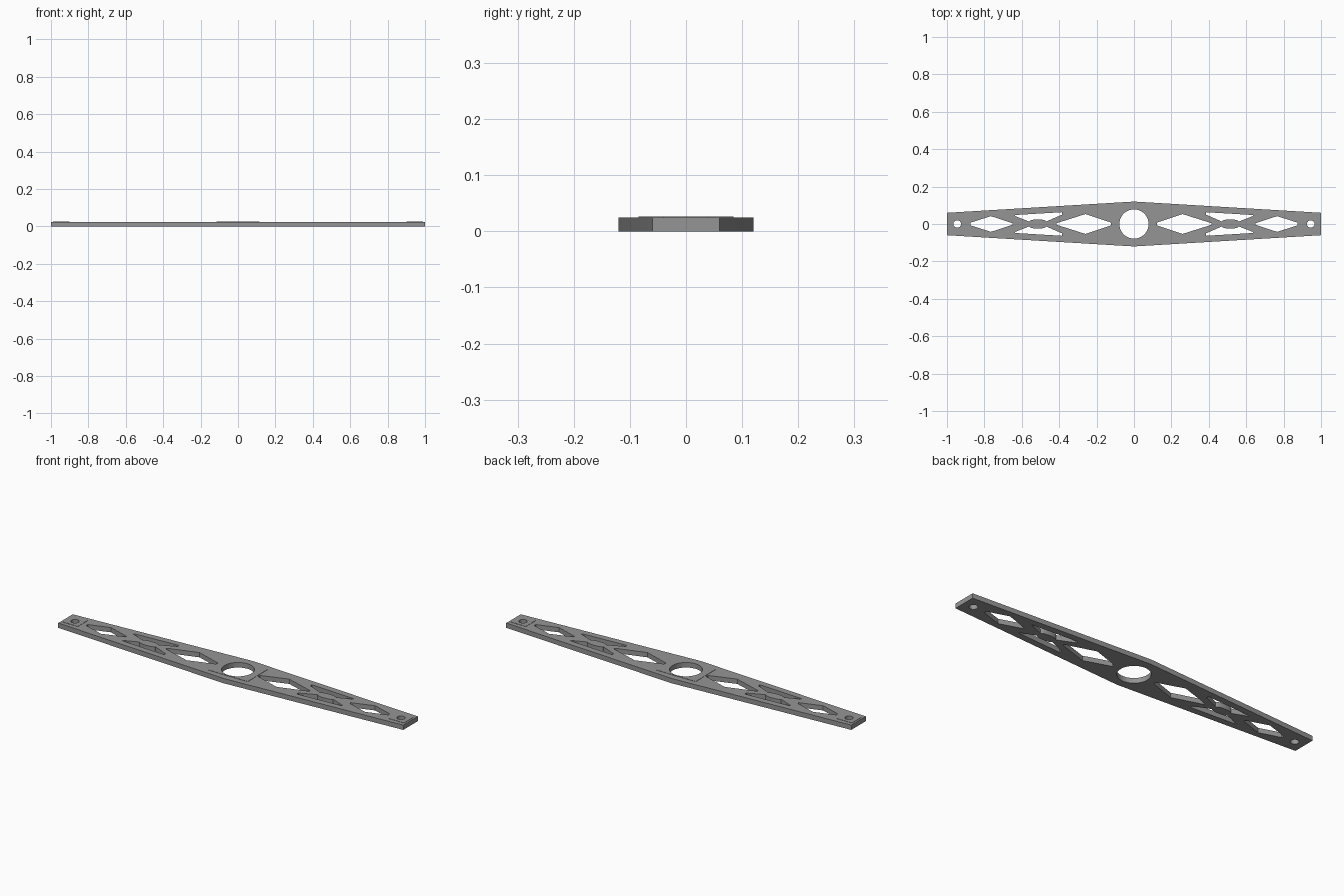
import bpy, bmesh
from math import sin, cos, pi

if "Cube" in bpy.data.objects:
    bpy.data.objects.remove(bpy.data.objects["Cube"])

BODY_TOP = 0.025
PAD_TOP = 0.0265

grey = bpy.data.materials.new("dark_grey")
grey.diffuse_color = (0.3, 0.3, 0.3, 1)
grey.use_nodes = True
grey.node_tree.nodes["Principled BSDF"].inputs["Base Color"].default_value = grey.diffuse_color


def circle(cx, r, n=48):
    return [(cx + r * cos(2 * pi * i / n), r * sin(2 * pi * i / n)) for i in range(n)]


def rect(cx, hx, hy):
    return [(cx - hx, -hy), (cx + hx, -hy), (cx + hx, hy), (cx - hx, hy)]


def mirror_x(loop):
    return [(-x, y) for x, y in loop]


def mirror_y(loop):
    return [(x, -y) for x, y in loop]


def plate(name, loops, z0, z1):
    """Extruded flat plate; the first loop is the outline, the rest are holes."""
    cu = bpy.data.curves.new(name + "_profile", 'CURVE')
    cu.dimensions = '2D'
    cu.fill_mode = 'BOTH'
    cu.extrude = (z1 - z0) / 2
    for loop in loops:
        sp = cu.splines.new('POLY')
        sp.points.add(len(loop) - 1)
        for p, (x, y) in zip(sp.points, loop):
            p.co = (x, y, 0, 1)
        sp.use_cyclic_u = True
    tmp = bpy.data.objects.new(name + "_profile", cu)
    bpy.context.collection.objects.link(tmp)
    bpy.context.view_layer.update()
    mesh = bpy.data.meshes.new_from_object(
        tmp.evaluated_get(bpy.context.evaluated_depsgraph_get()))
    bpy.data.objects.remove(tmp)
    bm = bmesh.new()
    bm.from_mesh(mesh)
    bmesh.ops.remove_doubles(bm, verts=bm.verts, dist=1e-5)
    bmesh.ops.translate(bm, verts=bm.verts, vec=(0, 0, (z0 + z1) / 2))
    bmesh.ops.recalc_face_normals(bm, faces=bm.faces)
    bm.to_mesh(mesh)
    bm.free()
    mesh.name = name
    mesh.materials.clear()
    mesh.materials.append(grey)
    ob = bpy.data.objects.new(name, mesh)
    bpy.context.collection.objects.link(ob)
    bpy.ops.object.select_all(action='DESELECT')
    ob.select_set(True)
    bpy.context.view_layer.objects.active = ob
    bpy.ops.object.shade_smooth_by_angle(angle=pi / 9)
    return ob


# Cut-outs of one arm: two diamonds, two lattice windows, end bolt hole
inner_half = [(0.122, 0.007), (0.26, 0.053), (0.415, 0.004)]
outer_half = [(0.65, 0.004), (0.765, 0.042), (0.875, 0.007)]
inner_diamond = inner_half + mirror_y(inner_half)[::-1]
outer_diamond = outer_half + mirror_y(outer_half)[::-1]
# the window's inner edge bulges around the round lattice node
node = [(0.515 - 0.045 * cos(pi * i / 12), 0.013 + 0.012 * sin(pi * i / 12))
        for i in range(13)]
window = [(0.637, 0.043), (0.637, 0.048), (0.385, 0.063), (0.385, 0.05)] + node
arm = [inner_diamond, outer_diamond, window, mirror_y(window), circle(0.945, 0.02, 32)]

# Tapered body with central bore
outline = [(-1, -0.06), (0, -0.12), (1, -0.06), (1, 0.06), (0, 0.12), (-1, 0.06)]
plate("tapered_arm_plate",
      [outline, circle(0, 0.078)] + arm + [mirror_x(l) for l in arm], 0, BODY_TOP)

# Thin raised pads around the bore and the end holes
plate("hub_pad", [rect(0, 0.115, 0.085), circle(0, 0.078)], BODY_TOP, PAD_TOP)
for side, name in ((1, "right"), (-1, "left")):
    plate(name + "_end_pad",
          [rect(side * 0.945, 0.045, 0.04), circle(side * 0.945, 0.02, 32)],
          BODY_TOP, PAD_TOP)
